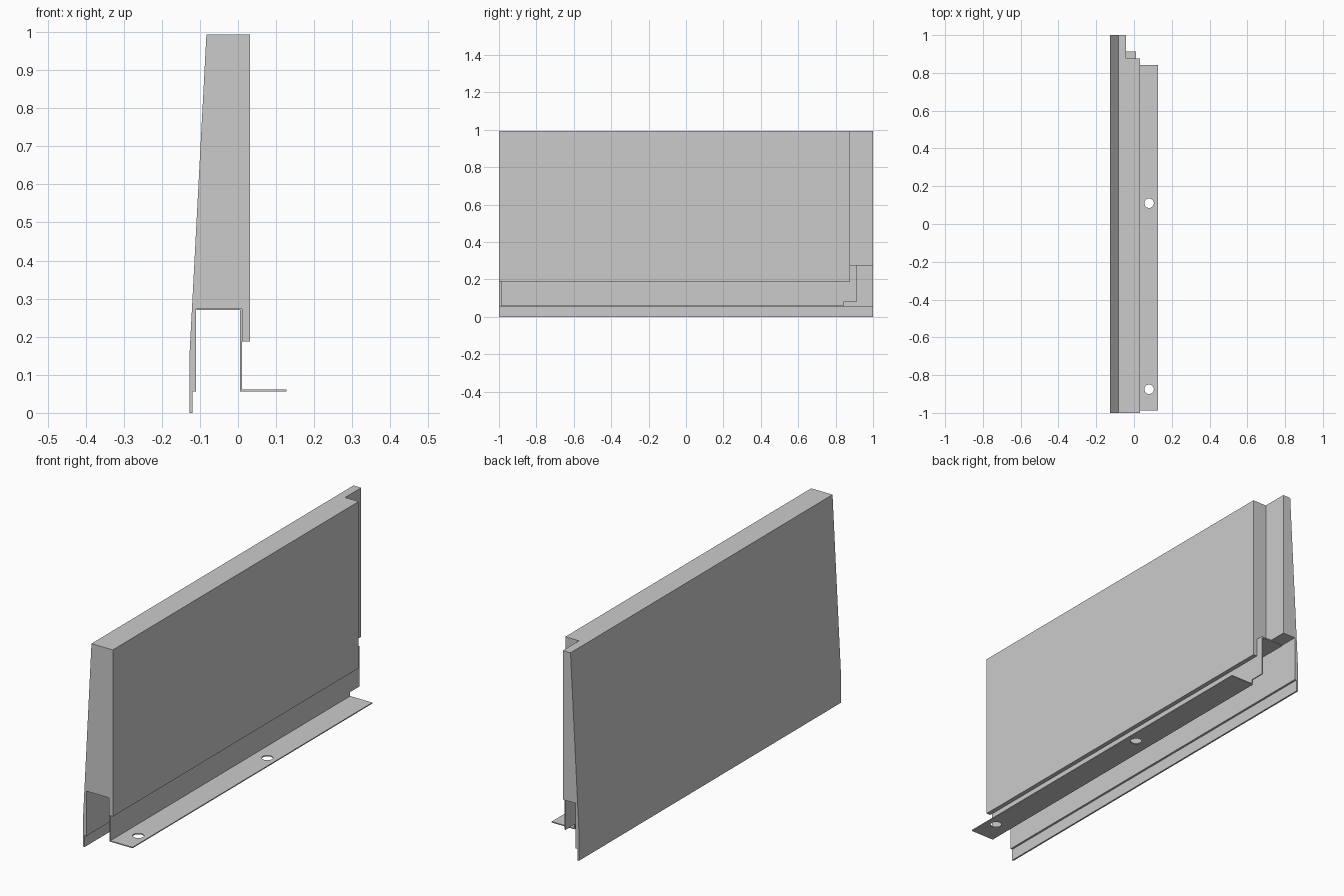
import bpy, bmesh
from mathutils import Matrix

if "Cube" in bpy.data.objects:
    bpy.data.objects.remove(bpy.data.objects["Cube"])


def extrude_y(name, profile, y0, y1):
    """Prism from an (x, z) profile running along y."""
    bm = bmesh.new()
    face = bm.faces.new([bm.verts.new((x, y0, z)) for x, z in profile])
    ext = bmesh.ops.extrude_face_region(bm, geom=[face])
    verts = [g for g in ext["geom"] if isinstance(g, bmesh.types.BMVert)]
    bmesh.ops.translate(bm, vec=(0, y1 - y0, 0), verts=verts)
    bmesh.ops.recalc_face_normals(bm, faces=bm.faces)
    return finish(name, bm)


def finish(name, bm):
    me = bpy.data.meshes.new(name)
    bm.to_mesh(me)
    bm.free()
    ob = bpy.data.objects.new(name, me)
    bpy.context.collection.objects.link(ob)
    return ob


def box(name, x0, x1, y0, y1, z0, z1):
    return extrude_y(name, [(x0, z0), (x1, z0), (x1, z1), (x0, z1)], y0, y1)


def cylinder(name, x, y, z, r, h):
    bm = bmesh.new()
    bmesh.ops.create_cone(bm, cap_ends=True, segments=32, radius1=r, radius2=r,
                          depth=h, matrix=Matrix.Translation((x, y, z)))
    return finish(name, bm)


def cut(target, cutter):
    mod = target.modifiers.new("cut", "BOOLEAN")
    mod.operation = "DIFFERENCE"
    mod.solver = "EXACT"
    mod.object = cutter
    bpy.context.view_layer.objects.active = target
    bpy.ops.object.modifier_apply(modifier=mod.name)
    bpy.data.objects.remove(cutter)


# Tapered panel with an open channel along its underside
panel = extrude_y("panel", [
    (-0.128, 0), (-0.12, 0), (-0.12, 0.056), (-0.11, 0.056), (-0.11, 0.273),
    (0.01, 0.273), (0.01, 0.188), (0.031, 0.188), (0.031, 0.993),
    (-0.083, 0.993), (-0.128, 0.14)], -1, 1)
# Rebate down the far end
cut(panel, box("rebate_cutter", -0.042, 0.1, 0.877, 1.1, -0.1, 1.1))

# Sheet-metal bracket: top flange, web and foot
bracket = extrude_y("mounting_bracket", [
    (-0.109, 0.270), (0.005, 0.270), (0.005, 0.056), (0.128, 0.056),
    (0.128, 0.061), (0.010, 0.061), (0.010, 0.276), (-0.109, 0.276)],
    -0.988, 0.912)
# Foot stops short of the web
cut(bracket, box("foot_cutter", -0.05, 0.2, 0.842, 1.1, -0.1, 0.08))
# Screw holes
for y in (-0.875, 0.11):
    cut(bracket, cylinder("hole_cutter", 0.08, y, 0.0585, 0.025, 0.05))
